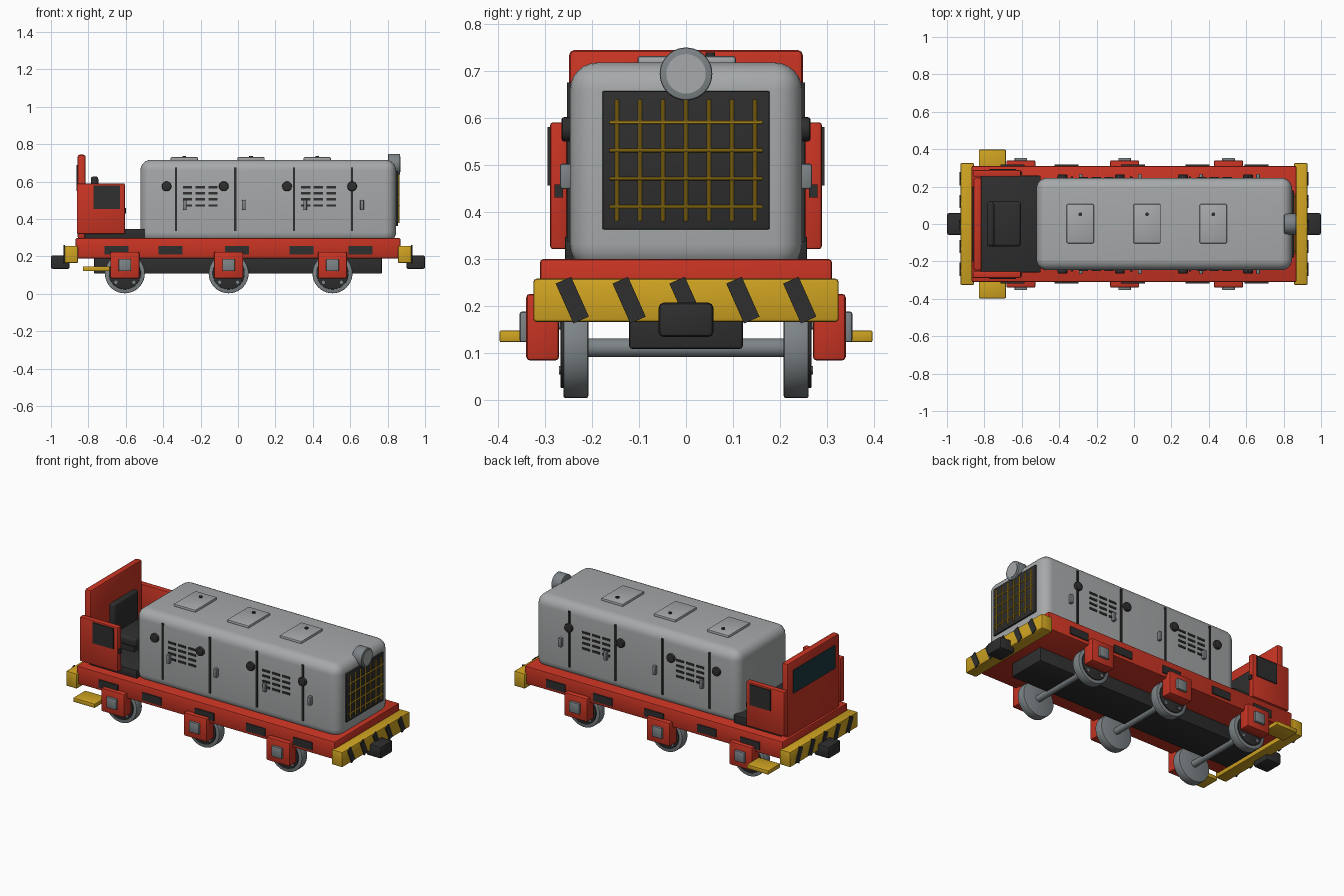
import bpy
import math
from mathutils import Matrix

if "Cube" in bpy.data.objects:
    bpy.data.objects.remove(bpy.data.objects["Cube"])


def material(name, r, g, b):
    def lin(c):
        c /= 255
        return c / 12.92 if c <= 0.04045 else ((c + 0.055) / 1.055) ** 2.4
    m = bpy.data.materials.new(name)
    m.diffuse_color = (lin(r), lin(g), lin(b), 1)
    m.use_nodes = True
    m.node_tree.nodes["Principled BSDF"].inputs["Base Color"].default_value = m.diffuse_color
    return m


RED = material("red paint", 200, 52, 35)
YELLOW = material("yellow paint", 207, 163, 33)
BLACK = material("black", 46, 46, 46)
BODY = material("light grey", 166, 169, 170)
STEEL = material("steel grey", 125, 132, 135)
GLASS = material("dark teal glass", 28, 56, 62)


def finish(name, mat, bevel, segments):
    ob = bpy.context.object
    ob.name = name
    ob.data.materials.append(mat)
    if bevel:
        mod = ob.modifiers.new("bevel", "BEVEL")
        mod.width, mod.segments = bevel, segments
        mod.limit_method = "ANGLE"
        mod.angle_limit = math.radians(50)
        bpy.ops.object.modifier_apply(modifier="bevel")
    bpy.ops.object.shade_smooth_by_angle(angle=math.radians(35))
    return ob


def box(name, mat, x, y, z, bevel=0.0, segments=2, tilt=0.0):
    """Box from (min, max) ranges, optionally tilted about x."""
    bpy.ops.mesh.primitive_cube_add(size=1)
    ob = bpy.context.object
    size = [r[1] - r[0] for r in (x, y, z)]
    mid = [(r[0] + r[1]) / 2 for r in (x, y, z)]
    ob.data.transform(Matrix.Diagonal((*size, 1)))
    ob.location = mid
    ob.rotation_euler.x = tilt
    return finish(name, mat, bevel, segments)


def rod(name, mat, axis, radius, span, centre, sides=32, bevel=0.0):
    """Cylinder along an axis; centre holds the other two coordinates."""
    loc = list(centre)
    loc.insert("xyz".index(axis), sum(span) / 2)
    rot = {"x": (0, math.pi / 2, 0), "y": (math.pi / 2, 0, 0), "z": (0, 0, 0)}[axis]
    bpy.ops.mesh.primitive_cylinder_add(vertices=sides, radius=radius,
                                        depth=abs(span[1] - span[0]),
                                        location=loc, rotation=rot)
    return finish(name, mat, bevel, 2)


def side(s, a, b):
    """Range on the left or right side of the model."""
    return (min(s * a, s * b), max(s * a, s * b))


# Chassis
box("deck", RED, (-0.868, 0.868), (-0.311, 0.311), (0.19, 0.299), 0.008)
box("underframe", BLACK, (-0.77, 0.77), (-0.121, 0.121), (0.108, 0.2), 0.006)

# Buffer beams with hazard stripes, couplers
for s in (-1, 1):
    box("buffer_beam", YELLOW, side(s, 0.855, 0.928), (-0.325, 0.325), (0.165, 0.257), 0.007)
    box("coupler", BLACK, side(s, 0.9, 1.0), (-0.058, 0.058), (0.133, 0.206), 0.01)
    for k in range(-2, 3):
        y = k * 0.121
        box("hazard_stripe", BLACK, side(s, 0.924, 0.932), (y - 0.018, y + 0.018),
            (0.165, 0.258), tilt=math.radians(24))

# Wheelsets
WZ = 0.11
for x in (-0.605, -0.05, 0.505):
    rod("axle", STEEL, "y", 0.02, (-0.22, 0.22), (x, WZ), 24)
    for s in (-1, 1):
        rod("wheel", STEEL, "y", 0.107, side(s, 0.208, 0.261), (x, WZ), 40, 0.004)
        rod("wheel_disc", BLACK, "y", 0.086, side(s, 0.25, 0.267), (x, WZ), 40, 0.003)
        for k in range(4):
            a = math.radians(45 + 90 * k)
            rod("wheel_bolt", STEEL, "y", 0.009, side(s, 0.26, 0.27),
                (x + 0.068 * math.cos(a), WZ + 0.068 * math.sin(a)), 12)
        box("axle_box", RED, (x - 0.078, x + 0.078), side(s, 0.27, 0.34), (0.083, 0.225), 0.008)
        box("axle_box_cover", STEEL, (x - 0.034, x + 0.034), side(s, 0.335, 0.354),
            (0.122, 0.187), 0.005)

for s in (-1, 1):
    # Footsteps and deck side plates
    box("footstep", YELLOW, (-0.83, -0.685), side(s, 0.28, 0.397), (0.122, 0.147), 0.004)
    for x in (-0.65, -0.36, -0.005, 0.34, 0.655):
        box("deck_plate", BLACK, (x - 0.064, x + 0.064), side(s, 0.309, 0.317), (0.21, 0.257))

# Engine hood
box("engine_hood", BODY, (-0.522, 0.845), (-0.247, 0.247), (0.272, 0.717), 0.058, 6)
for x in (-0.287, 0.07, 0.424):
    box("roof_hatch", BODY, (x - 0.073, x + 0.073), (-0.103, 0.106), (0.71, 0.731), 0.006)
    rod("hatch_knob", BLACK, "z", 0.01, (0.725, 0.738), (x, 0.052), 12)

# Hood side details: door seams, knobs, handles, louvres
for s in (-1, 1):
    for x in (-0.332, -0.015, 0.3, 0.61):
        box("door_seam", BLACK, (x - 0.006, x + 0.006), side(s, 0.245, 0.253), (0.335, 0.675))
    for x in (-0.382, -0.076, 0.262, 0.61):
        rod("door_latch", BLACK, "y", 0.026, side(s, 0.24, 0.265), (x, 0.575), 20, 0.006)
    for x in (-0.285, 0.031, 0.359, 0.663):
        box("door_handle", STEEL, (x - 0.01, x + 0.01), side(s, 0.243, 0.268),
            (0.448, 0.502), 0.005)
    for x0 in (-0.27, 0.362):
        for i in range(3):
            for j in range(4):
                x, z = x0 + 0.068 * i, 0.473 + 0.0325 * j
                box("louvre", BLACK, (x - 0.025, x + 0.025), side(s, 0.244, 0.252),
                    (z - 0.006, z + 0.006))

# Radiator grille
box("grille_panel", BLACK, (0.835, 0.855), (-0.178, 0.178), (0.362, 0.656), 0.003)
for k in range(-3, 4):
    rod("grille_bar_upright", YELLOW, "z", 0.004, (0.38, 0.638), (0.859, k * 0.049), 10)
for k in range(4):
    rod("grille_bar_cross", YELLOW, "y", 0.004, (-0.163, 0.163), (0.861, 0.41 + 0.06 * k), 10)

# Headlight
rod("headlight_shell", STEEL, "x", 0.056, (0.803, 0.867), (0, 0.693), 40, 0.004)
rod("headlight_lens", BODY, "x", 0.042, (0.86, 0.87), (0, 0.693), 40)

# Open cab
box("cab_floor", BLACK, (-0.82, -0.5), (-0.258, 0.258), (0.295, 0.347), 0.004)
box("cab_back_wall", RED, (-0.858, -0.815), (-0.249, 0.249), (0.295, 0.744), 0.012)
box("back_window", GLASS, (-0.863, -0.855), (-0.2, 0.2), (0.55, 0.69))
for s in (-1, 1):
    box("cab_side_panel", RED, (-0.862, -0.605), side(s, 0.253, 0.289), (0.32, 0.59), 0.006)
    box("side_window", BLACK, (-0.772, -0.632), side(s, 0.287, 0.295), (0.455, 0.58))
    box("panel_latch", BLACK, (-0.61, -0.598), side(s, 0.262, 0.28), (0.43, 0.458))

# Driver seat
box("seat_pedestal", BLACK, (-0.75, -0.65), (-0.07, 0.07), (0.34, 0.42))
box("seat_cushion", BLACK, (-0.785, -0.605), (-0.12, 0.12), (0.4, 0.455), 0.015, 3)
box("seat_back", BLACK, (-0.787, -0.747), (-0.12, 0.12), (0.42, 0.628), 0.015, 3)
